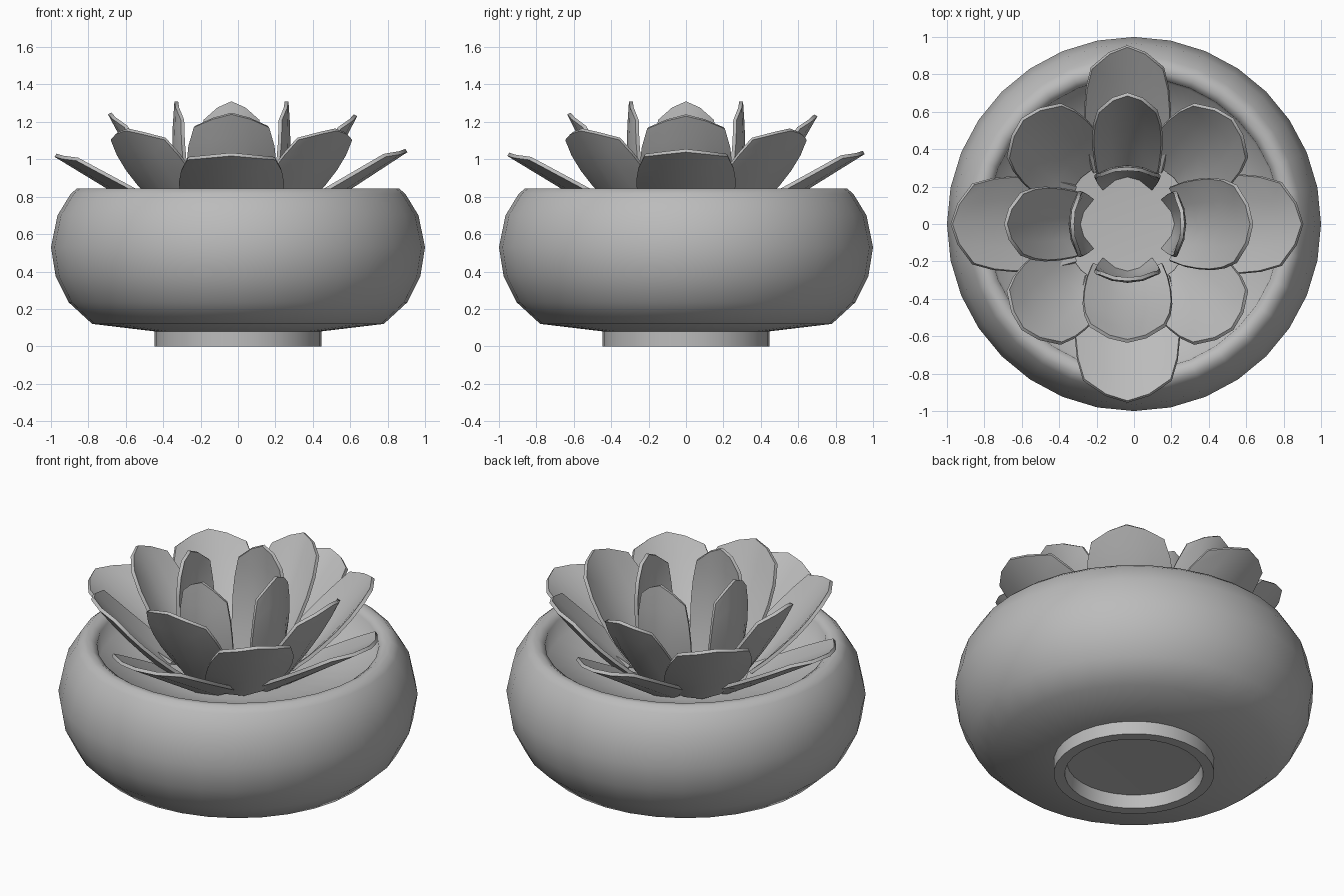
import bpy, bmesh, math
from mathutils import Vector, Matrix

if "Cube" in bpy.data.objects:
    bpy.data.objects.remove(bpy.data.objects["Cube"])

grey = bpy.data.materials.new("matte_grey")
grey.diffuse_color = (0.5, 0.5, 0.5, 1)
grey.use_nodes = True
grey.node_tree.nodes["Principled BSDF"].inputs["Base Color"].default_value = grey.diffuse_color


def finish(name, bm, angle):
    bmesh.ops.recalc_face_normals(bm, faces=bm.faces)
    me = bpy.data.meshes.new(name)
    bm.to_mesh(me)
    bm.free()
    ob = bpy.data.objects.new(name, me)
    bpy.context.collection.objects.link(ob)
    me.materials.append(grey)
    bpy.ops.object.select_all(action='DESELECT')
    ob.select_set(True)
    bpy.context.view_layer.objects.active = ob
    bpy.ops.object.shade_smooth_by_angle(angle=math.radians(angle))
    return ob


def lathe(name, profile, seg=32, angle=80):
    bm = bmesh.new()
    vs = [bm.verts.new((r, 0, z)) for r, z in profile]
    es = [bm.edges.new(p) for p in zip(vs, vs[1:])]
    bmesh.ops.spin(bm, geom=vs + es, cent=(0, 0, 0), axis=(0, 0, 1),
                   angle=math.tau, steps=seg, use_duplicate=False)
    bmesh.ops.remove_doubles(bm, verts=bm.verts, dist=0.0005)
    return finish(name, bm, angle)


# Bowl: recessed foot, rounded wall, rolled rim and dished floor
lathe("bowl", [
    (0, 0.09), (0.375, 0.08), (0.385, 0), (0.447, 0),
    (0.447, 0.08), (0.78, 0.12), (0.905, 0.235), (0.975, 0.375), (1.0, 0.53),
    (0.965, 0.70), (0.895, 0.815), (0.86, 0.845), (0.82, 0.845),
    (0.785, 0.82), (0.775, 0.71), (0.36, 0.655), (0, 0.645)])

# Petal: cupped, bowed blade with a blunt faceted tip
TIP = {-1: 0.85, -0.5: 0.95, 0: 1.0, 0.5: 0.95, 1: 0.85}
WIDTH = [0.80, 0.92, 0.98, 1.0, 0.96, 0.84]
CENTRE = Vector((-0.035, 0, 0))


def petal(name, heading, base, tip, width, cup, bow):
    b, t = Vector(base), Vector(tip)
    d = (t - b).normalized()
    n = Vector((-d.y, d.x))              # towards the flower axis
    rot = Matrix.Rotation(math.radians(heading), 4, 'Z')
    bm = bmesh.new()
    rows = []
    for i, wf in enumerate(WIDTH):
        s = i / (len(WIDTH) - 1)
        row = []
        for u, reach in TIP.items():
            k = s * reach
            lift = cup * (1.15 - 0.6 * k) * u * u - bow * 4 * k * (1 - k)
            p = b.lerp(t, k) + n * lift
            row.append(bm.verts.new(
                CENTRE + rot @ Vector((p.x, u * wf * width / 2, p.y))))
        rows.append(row)
    for r0, r1 in zip(rows, rows[1:]):
        for j in range(4):
            bm.faces.new((r0[j], r0[j + 1], r1[j + 1], r1[j]))
    bmesh.ops.recalc_face_normals(bm, faces=bm.faces)
    bmesh.ops.solidify(bm, geom=bm.faces[:], thickness=0.02)
    finish(name, bm, 50)


# Rings: base (r, z), cup, bow, then (heading, tip r, tip z, width) per petal
RINGS = {
    "outer_petal": ((0.31, 0.65), 0.065, 0.0, [
        (0, 0.93, 1.055, 0.52), (90, 0.945, 1.045, 0.45),
        (180, 0.935, 1.03, 0.50), (270, 0.945, 1.035, 0.55)]),
    "diagonal_petal": ((0.35, 0.68), 0.065, 0.015, [
        (45 + 90 * i, 0.785, 1.165, 0.47) for i in range(4)]),
    "middle_petal": ((0.29, 0.65), 0.07, 0.015, [
        (0, 0.655, 1.24, 0.48), (90, 0.685, 1.24, 0.36),
        (180, 0.66, 1.24, 0.40), (270, 0.635, 1.24, 0.48)]),
    "inner_petal": ((0.27, 0.64), 0.065, 0.025, [
        (90 * i, 0.305, 1.31, 0.355) for i in range(4)]),
}
for name, (base, cup, bow, items) in RINGS.items():
    for i, (heading, r, z, w) in enumerate(items):
        petal(f"{name}_{i + 1}", heading, base, (r, z), w, cup, bow)
